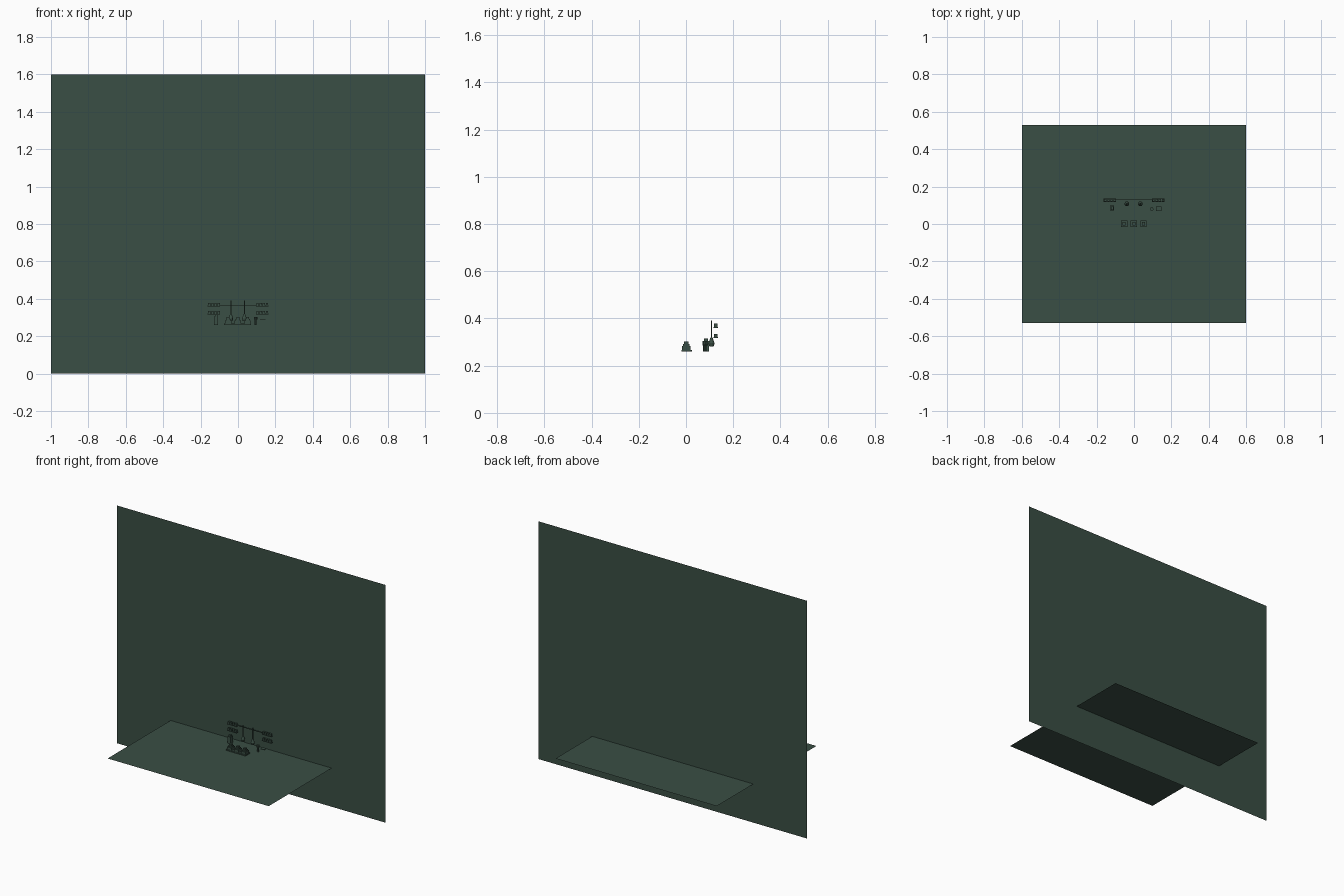
import bpy
import bmesh
from mathutils import Matrix, Vector

cube = bpy.data.objects.get("Cube")
if cube:
    bpy.data.objects.remove(cube, do_unlink=True)

# Single colour
green = bpy.data.materials.new("dark green")
green.use_nodes = True
colour = (0.042, 0.077, 0.058, 1)
green.diffuse_color = colour
green.node_tree.nodes["Principled BSDF"].inputs["Base Color"].default_value = colour

FLOOR = 0.26
WALL = 0.14


def finish(name, bm):
    mesh = bpy.data.meshes.new(name)
    bm.to_mesh(mesh)
    bm.free()
    mesh.materials.append(green)
    obj = bpy.data.objects.new(name, mesh)
    bpy.context.collection.objects.link(obj)
    return obj


def box(bm, x, y, z):
    """Add a box spanning the three (low, high) ranges."""
    spans = (x, y, z)
    centre = Vector([sum(s) / 2 for s in spans])
    size = [s[1] - s[0] for s in spans]
    bmesh.ops.create_cube(bm, size=1, matrix=Matrix.Translation(centre) @ Matrix.Diagonal((*size, 1)))


def cone(bm, at, low, high, height, sides=10):
    bmesh.ops.create_cone(bm, cap_ends=True, segments=sides, radius1=low, radius2=high,
                          depth=height, matrix=Matrix.Translation(at))


def sheet(name, corners):
    bm = bmesh.new()
    bm.faces.new([bm.verts.new(c) for c in corners])
    finish(name, bm)


# Large flat sheets
sheet("back_wall", [(-1, WALL, 0), (1, WALL, 0), (1, WALL, 1.6), (-1, WALL, 1.6)])
sheet("floor", [(-0.6, -0.53, FLOOR), (0.6, -0.53, FLOOR), (0.6, 0.53, FLOOR), (-0.6, 0.53, FLOOR)])

# Shelves with a row of small boxes, two on each side
for side, label in ((-1, "right"), (1, "left")):
    for z, level in ((0.36, "upper"), (0.317, "lower")):
        bm = bmesh.new()
        x0, x1 = sorted((side * 0.095, side * 0.163))
        box(bm, (x0, x1), (0.117, 0.135), (z, z + 0.004))
        for i in range(4):
            x = x0 + 0.003 + i * 0.017
            box(bm, (x, x + 0.012), (0.119, 0.133), (z + 0.004, z + 0.018))
        finish(f"{level}_{label}_shelf", bm)

# Rail between the upper shelves
bm = bmesh.new()
box(bm, (-0.095, 0.095), (0.128, 0.132), (0.364, 0.368))
finish("wall_rail", bm)

# Slim upright stands with flared bodies
for x, label in ((-0.038, "right"), (0.034, "left")):
    bm = bmesh.new()
    box(bm, (x - 0.003, x + 0.003), (0.105, 0.111), (0.30, 0.392))
    cone(bm, (x, 0.108, 0.307), 0.013, 0.004, 0.026)
    cone(bm, (x, 0.108, 0.288), 0.009, 0.013, 0.014)
    finish(f"{label}_upright", bm)

# Low platform carrying three stacked blocks
bm = bmesh.new()
box(bm, (-0.075, 0.07), (-0.02, 0.025), (FLOOR, FLOOR + 0.007))
finish("platform", bm)
for i, x in enumerate((-0.053, -0.001, 0.051)):
    bm = bmesh.new()
    box(bm, (x - 0.017, x + 0.017), (-0.017, 0.02), (0.267, 0.284))
    box(bm, (x - 0.012, x + 0.012), (-0.012, 0.014), (0.284, 0.292))
    box(bm, (x - 0.008, x + 0.008), (-0.008, 0.01), (0.292, 0.302))
    finish(f"block_{i + 1}", bm)

# Tall cabinet
bm = bmesh.new()
box(bm, (-0.128, -0.106), (0.072, 0.098), (FLOOR, 0.305))
box(bm, (-0.124, -0.11), (0.076, 0.094), (0.305, 0.315))
finish("cabinet", bm)

# Stool and small raised table
bm = bmesh.new()
cone(bm, (0.094, 0.08, 0.275), 0.006, 0.006, 0.03)
cone(bm, (0.094, 0.08, 0.297), 0.01, 0.01, 0.014)
finish("stool", bm)
bm = bmesh.new()
box(bm, (0.118, 0.147), (0.069, 0.093), (0.286, 0.29))
finish("table_top", bm)
